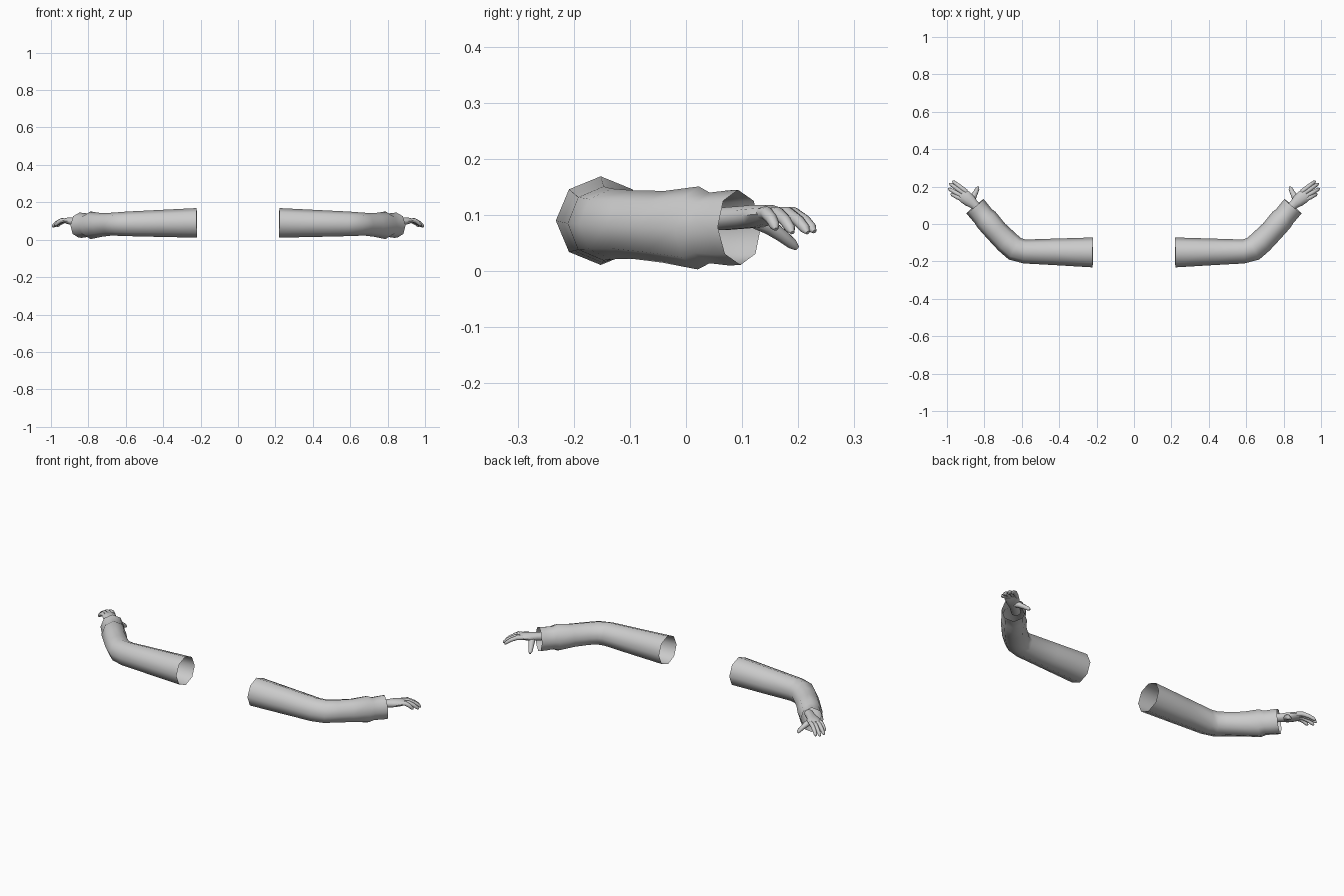
import bpy, bmesh, math
from mathutils import Vector

if "Cube" in bpy.data.objects:
    bpy.data.objects.remove(bpy.data.objects["Cube"])

grey = bpy.data.materials.new("light grey")
grey.diffuse_color = (0.6, 0.6, 0.6, 1)
grey.use_nodes = True
grey.node_tree.nodes["Principled BSDF"].inputs["Base Color"].default_value = grey.diffuse_color


def tube(bm, rings, sides, caps=False):
    """Loft elliptical rings (x, y, z, half width, half height) along a path."""
    pts = [Vector(r[:3]) for r in rings]
    loops = []
    for i, r in enumerate(rings):
        t = (pts[min(i + 1, len(pts) - 1)] - pts[max(i - 1, 0)]).normalized()
        side = Vector((t.y, -t.x, 0)).normalized()
        up = side.cross(t)
        loop = []
        for k in range(sides):
            a = 2 * math.pi * k / sides
            loop.append(bm.verts.new(pts[i] + side * r[3] * math.cos(a) + up * r[4] * math.sin(a)))
        loops.append(loop)
    for a, b in zip(loops, loops[1:]):
        for k in range(sides):
            n = (k + 1) % sides
            bm.faces.new((a[k], a[n], b[n], b[k]))
    if caps:
        bm.faces.new(loops[0])
        bm.faces.new(loops[-1])


def finish(bm, name, angle):
    """Make the mirrored, smooth shaded object."""
    bmesh.ops.recalc_face_normals(bm, faces=bm.faces)
    me = bpy.data.meshes.new(name)
    bm.to_mesh(me)
    bm.free()
    me.materials.append(grey)
    ob = bpy.data.objects.new(name, me)
    bpy.context.collection.objects.link(ob)
    bpy.ops.object.select_all(action='DESELECT')
    ob.select_set(True)
    bpy.context.view_layer.objects.active = ob
    bpy.ops.object.shade_smooth_by_angle(angle=math.radians(angle))
    mod = ob.modifiers.new("mirror", 'MIRROR')
    mod.use_mirror_merge = False


# Sleeves: open eight-sided tubes bent at the elbow, flared at the cuff
bm = bmesh.new()
tube(bm, [
    (0.22, -0.152, 0.090, 0.080, 0.079),
    (0.42, -0.149, 0.087, 0.071, 0.072),
    (0.585, -0.147, 0.085, 0.064, 0.066),
    (0.638, -0.132, 0.084, 0.066, 0.063),
    (0.680, -0.095, 0.083, 0.065, 0.061),
    (0.735, -0.040, 0.079, 0.062, 0.064),
    (0.788, 0.022, 0.077, 0.064, 0.074),
    (0.806, 0.042, 0.077, 0.059, 0.063),
    (0.835, 0.077, 0.077, 0.060, 0.067),
    (0.850, 0.095, 0.078, 0.060, 0.067),
], 8)
finish(bm, "sleeves", 60)

# Hands: wrist and palm
bm = bmesh.new()
tube(bm, [
    (0.810, 0.065, 0.093, 0.024, 0.021),
    (0.855, 0.104, 0.096, 0.025, 0.021),
    (0.880, 0.126, 0.098, 0.034, 0.021),
    (0.905, 0.146, 0.101, 0.036, 0.018),
    (0.924, 0.160, 0.102, 0.032, 0.012),
], 10, True)

# Fingers from base to tip, arching over and curling down
fingers = [
    ((0.896, 0.172), (0.968, 0.228), 0.072),
    ((0.910, 0.164), (0.985, 0.216), 0.070),
    ((0.922, 0.150), (0.991, 0.189), 0.070),
    ((0.926, 0.135), (0.977, 0.160), 0.076),
]
for (x0, y0), (x1, y1), ztip in fingers:
    path = []
    for t, r in ((0, 0.0115), (0.35, 0.012), (0.7, 0.0105), (0.93, 0.009), (1.02, 0.004)):
        z = 0.103 + 0.025 * t * (1 - t) + (ztip - 0.103) * t ** 1.6
        path.append((x0 + (x1 - x0) * t, y0 + (y1 - y0) * t, z, r, r))
    tube(bm, path, 8, True)

# Thumb, pointing back and down
tube(bm, [
    (0.872, 0.118, 0.092, 0.014, 0.014),
    (0.858, 0.148, 0.080, 0.017, 0.015),
    (0.846, 0.170, 0.064, 0.013, 0.012),
    (0.837, 0.189, 0.049, 0.011, 0.010),
    (0.833, 0.198, 0.041, 0.005, 0.005),
], 8, True)
finish(bm, "hands", 60)
